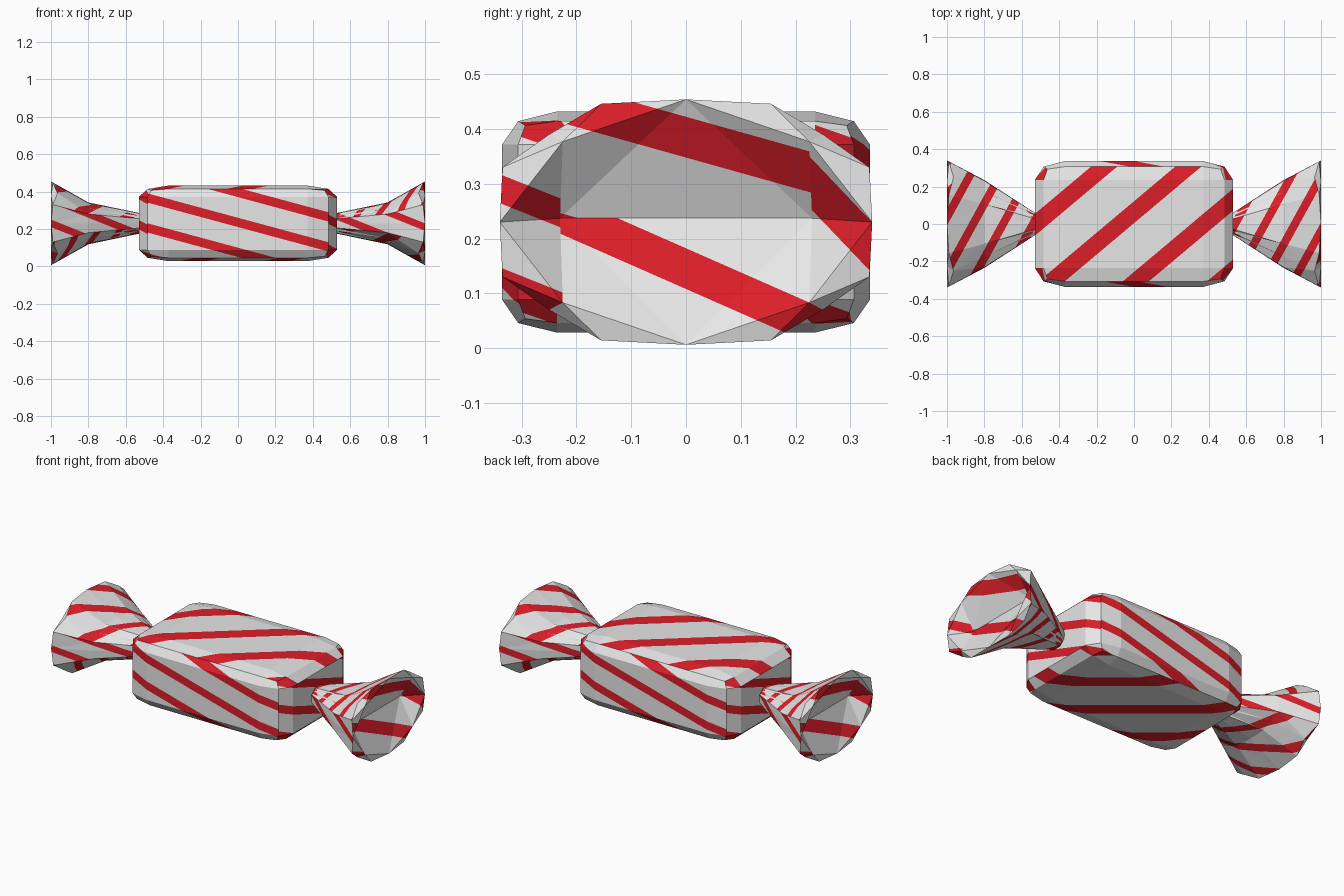
import bpy, bmesh, math
from mathutils import Vector

if "Cube" in bpy.data.objects:
    bpy.data.objects.remove(bpy.data.objects["Cube"])

CZ = 0.23   # height of the sweet's axis


def material(name, rgb):
    m = bpy.data.materials.new(name)
    m.diffuse_color = (*rgb, 1)
    m.use_nodes = True
    m.node_tree.nodes["Principled BSDF"].inputs["Base Color"].default_value = m.diffuse_color
    return m


MATS = [material("wrapper_white", (0.8, 0.8, 0.8)),
        material("stripe_red", (0.72, 0.013, 0.022))]


def stripe(bm, layer, zone, direction, period, offset, width=0.31):
    """Cut parallel bands into all faces of one zone and colour them red."""
    d = Vector(direction)
    zone_faces = lambda: [f for f in bm.faces if f[layer] == zone]
    vals = [v.co.dot(d) for f in zone_faces() for v in f.verts]
    if not vals:
        return
    for k in range(math.floor((min(vals) - offset) / period) - 1,
                   math.ceil((max(vals) - offset) / period) + 2):
        for side in (-0.5, 0.5):
            cut = offset + period * (k + side * width)
            if not min(vals) < cut < max(vals):
                continue
            fs = zone_faces()
            geom = fs + list({e for f in fs for e in f.edges}) \
                      + list({v for f in fs for v in f.verts})
            bmesh.ops.bisect_plane(bm, geom=geom, dist=1e-5,
                                   plane_co=d * (cut / d.length_squared),
                                   plane_no=d.normalized())
    for f in zone_faces():
        t = (f.calc_center_median().dot(d) - offset) / period
        f.material_index = int(abs(t - round(t)) < width / 2)


def finish(bm, name):
    me = bpy.data.meshes.new(name)
    bm.to_mesh(me)
    bm.free()
    for m in MATS:
        me.materials.append(m)
    ob = bpy.data.objects.new(name, me)
    bpy.context.collection.objects.link(ob)
    return ob


FRONT, BACK, RIGHT, LEFT, TOP, BOTTOM = range(1, 7)
CAP_TOP, CAP_BOTTOM, CAP_NEAR, CAP_FAR = range(7, 11)


def facing(n, ends=True):
    ax, ay, az = abs(n.x), abs(n.y), abs(n.z)
    if ends and ax > max(ay, az):
        return RIGHT if n.x > 0 else LEFT
    if ay > az:
        return BACK if n.y > 0 else FRONT
    return TOP if n.z > 0 else BOTTOM


# wrapped body: bevelled block
bm = bmesh.new()
bmesh.ops.create_cube(bm, size=2)
bmesh.ops.bevel(bm, geom=bm.edges[:], offset=0.3, segments=2, profile=0.5,
                affect='EDGES')
for v in bm.verts:
    v.co = (v.co.x * 0.53, v.co.y * 0.336, v.co.z * 0.202 + CZ)
bmesh.ops.recalc_face_normals(bm, faces=bm.faces)
bm.normal_update()
lay = bm.faces.layers.int.new("zone")
for f in bm.faces:
    f[lay] = facing(f.normal)
for zone, direction, period, offset in (
        (TOP, (1, -1.19, 0), 0.45, -0.075),
        (BOTTOM, (1, 1.19, 0), 0.45, -0.075),
        (FRONT, (0.27, 0, 1), 0.16, 0.235),
        (BACK, (-0.27, 0, 1), 0.16, 0.235),
        (RIGHT, (0, 0.35, 1), 0.16, 0.145),
        (LEFT, (0, -0.35, 1), 0.16, 0.145)):
    stripe(bm, lay, zone, direction, period, offset)
finish(bm, "wrapped_body")

# twisted wrapper end: one quarter of the rim as (y, z, x), then mirrored
quarter = [(0.34, 0, 1.0), (0.335, 0.1, 0.99), (0.25, 0.16, 0.965),
           (0.155, 0.216, 0.99), (0, 0.224, 1.0)]
half = quarter + [(-y, z, x) for y, z, x in quarter[-2::-1]]
rim = half + [(y, -z, x) for y, z, x in half[-2:0:-1]]
N = len(rim)

bm = bmesh.new()
lay = bm.faces.layers.int.new("zone")
rings = [[bm.verts.new((x if x < 0.9 else rx, y * sy, CZ + z * sz))
          for y, z, rx in rim]
         for x, sy, sz in ((0.5, 0.12, 0.22), (0.8, 0.69, 0.5), (1.0, 1, 1))]
for a, b in zip(rings, rings[1:]):
    for i in range(N):
        j = (i + 1) % N
        bm.faces.new((a[i], a[j], b[j], b[i]))
bmesh.ops.triangulate(bm, faces=bm.faces[:])

# folded hollow: four lip corners and a level crease behind them
edge = rings[-1]
signs = (1, -1)
crease = {s: bm.verts.new((0.91, 0.23 * s, CZ + 0.007)) for s in signs}
lip = {(s, t): bm.verts.new((1.0, 0.225 * s, CZ + 0.147 * t))
       for s in signs for t in signs}
cap = []
add = lambda *vs: cap.append(bm.faces.new(vs))
side = {s: edge[0 if s > 0 else N // 2] for s in signs}
for i in range(N):
    a, b = edge[i], edge[(i + 1) % N]
    mid = (a.co + b.co) / 2
    s, t = (1 if mid.y > 0 else -1), (1 if mid.z > CZ else -1)
    add(a, b, lip[s, t])
for s in signs:
    for t in signs:
        add(side[s], lip[s, t], crease[s])
        add(edge[N // 4 if t > 0 else 3 * N // 4], lip[s, t], crease[s])
for t in signs:
    add(edge[N // 4 if t > 0 else 3 * N // 4], crease[1], crease[-1])
for f in cap:
    c = f.calc_center_median()
    if abs(c.y) > 0.226:
        f[lay] = CAP_FAR if c.y > 0 else CAP_NEAR
    else:
        f[lay] = CAP_TOP if c.z > CZ else CAP_BOTTOM
bmesh.ops.recalc_face_normals(bm, faces=bm.faces)
bm.normal_update()
if sum(f.normal.x for f in cap) < 0:
    bmesh.ops.reverse_faces(bm, faces=bm.faces[:])
    bm.normal_update()
for f in bm.faces:
    if f[lay] < CAP_TOP:
        f[lay] = facing(f.normal, ends=False)
for zone, direction, period, offset in (
        (CAP_TOP, (0, 0.28, 1), 0.24, 0.385),
        (CAP_BOTTOM, (0, 0.44, 1), 0.24, 0.145),
        (CAP_NEAR, (0, 0.4, 1), 0.17, 0.155),
        (CAP_FAR, (0, 1.05, 1), 0.3, 0.54),
        (TOP, (1, -0.55, 0), 0.16, 0.86),
        (BOTTOM, (1, 0.55, 0), 0.16, 0.86),
        (FRONT, (0.4, 0, 1), 0.13, 0.61),
        (BACK, (-0.4, 0, 1), 0.13, -0.17)):
    stripe(bm, lay, zone, direction, period, offset)
right = finish(bm, "twist_end_right")

# opposite end: same shape turned half round
left = bpy.data.objects.new("twist_end_left", right.data)
left.rotation_euler.z = math.pi
bpy.context.collection.objects.link(left)
